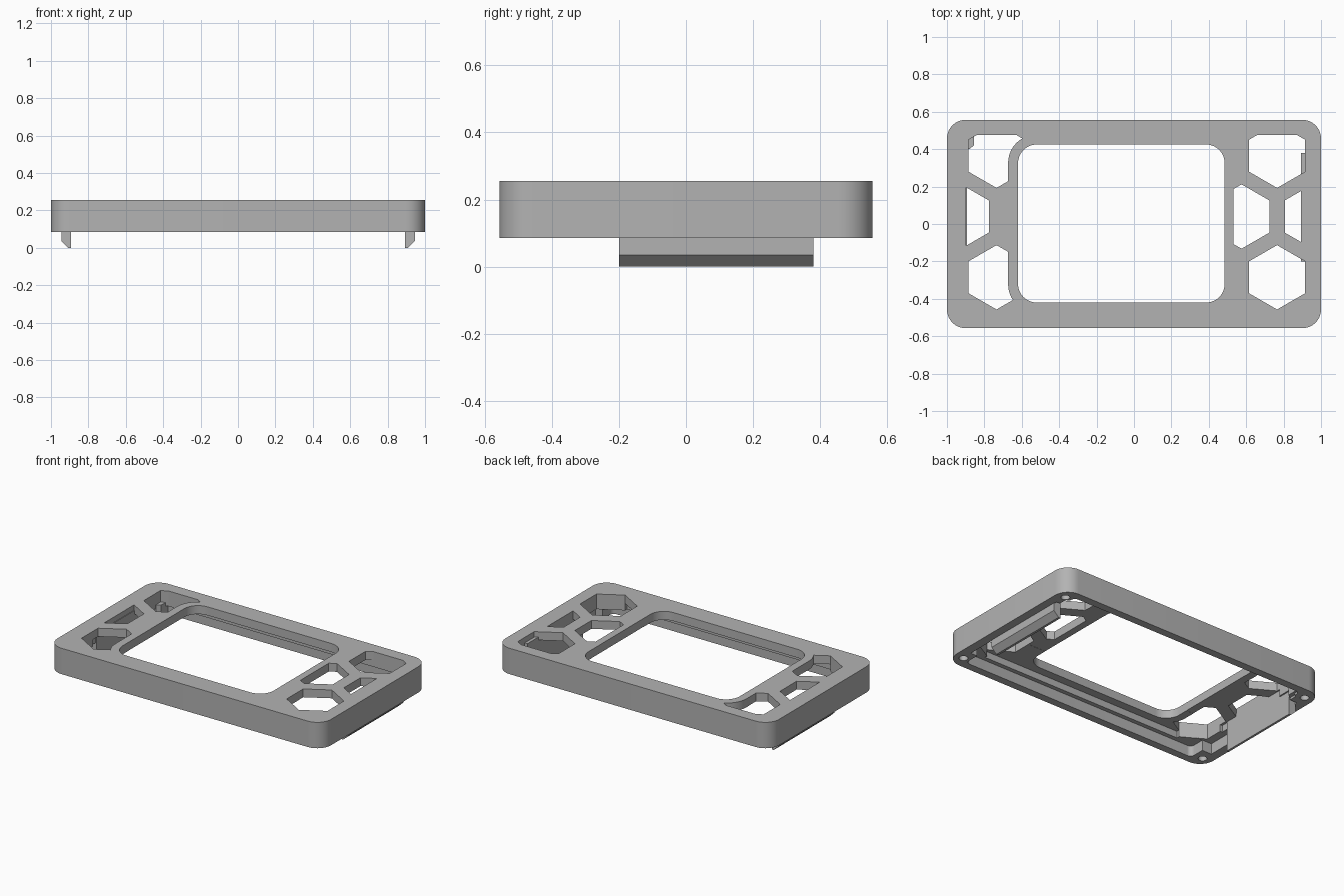
import bpy, bmesh, math
from mathutils import Vector

cube = bpy.data.objects.get("Cube")
if cube:
    bpy.data.objects.remove(cube)

grey = bpy.data.materials.new("plain grey")
grey.use_nodes = True
colour = (0.45, 0.45, 0.45, 1)
grey.diffuse_color = colour
grey.node_tree.nodes["Principled BSDF"].inputs["Base Color"].default_value = colour


def extrude(name, outline, offset):
    """Solid made by sweeping a closed outline of 3D points along an offset."""
    bm = bmesh.new()
    face = bm.faces.new([bm.verts.new(p) for p in outline])
    swept = bmesh.ops.extrude_face_region(bm, geom=[face])["geom"]
    bmesh.ops.translate(bm, vec=Vector(offset),
                        verts=[v for v in swept if isinstance(v, bmesh.types.BMVert)])
    bmesh.ops.recalc_face_normals(bm, faces=bm.faces)
    mesh = bpy.data.meshes.new(name)
    bm.to_mesh(mesh)
    bm.free()
    obj = bpy.data.objects.new(name, mesh)
    mesh.materials.append(grey)
    bpy.context.collection.objects.link(obj)
    return obj


def slab(name, x0, x1, y0, y1, z0, z1, r=0.0, steps=10):
    """Upright block, with rounded corners when r is set."""
    pts = []
    corners = [(x1 - r, y1 - r), (x0 + r, y1 - r), (x0 + r, y0 + r), (x1 - r, y0 + r)]
    for i, (cx, cy) in enumerate(corners):
        for k in range(steps + 1 if r else 1):
            a = math.pi / 2 * (i + k / steps)
            pts.append((cx + r * math.cos(a), cy + r * math.sin(a), z0))
    return extrude(name, pts, (0, 0, z1 - z0))


def polygon(name, cx, cy, r, sides, z0, z1):
    angles = [math.tau * k / sides + math.pi / 2 for k in range(sides)]
    return extrude(name, [(cx + r * math.cos(a), cy + r * math.sin(a), z0) for a in angles],
                   (0, 0, z1 - z0))


def combine(obj, tool, operation):
    """Apply a boolean and discard the tool."""
    tool.hide_render = True
    mod = obj.modifiers.new("combine", "BOOLEAN")
    mod.operation, mod.object, mod.solver = operation, tool, "EXACT"
    bpy.context.view_layer.objects.active = obj
    bpy.ops.object.modifier_apply(modifier=mod.name)
    bpy.data.objects.remove(tool)


BOTTOM, LEDGE, UNDER, TOP = 0.085, 0.155, 0.2, 0.256

# Outer shell with rounded corners
frame = slab("frame", -1, 1, -0.557, 0.557, BOTTOM, TOP, 0.1)

# Stepped hollow on the underside
combine(frame, slab("cavity", -0.87, 0.89, -0.505, 0.505, 0, LEDGE, 0.03), "DIFFERENCE")
combine(frame, slab("end_cavity", -0.94, 0.94, -0.4, 0.4, 0, LEDGE + 0.001), "DIFFERENCE")
combine(frame, slab("upper_cavity", -0.735, 0.765, -0.476, 0.476, 0.1, UNDER), "DIFFERENCE")
combine(frame, slab("upper_end_cavity", -0.9, 0.9, -0.25, 0.3, 0.11, UNDER + 0.001), "DIFFERENCE")

# Large display window
combine(frame, slab("window", -0.62, 0.485, -0.42, 0.425, 0, 0.4, 0.1), "DIFFERENCE")

# Hexagonal openings, trimmed at the window border and the walls
cells = [(side * 0.75 + 0.015, y, 0.932) for side in (-1, 1) for y in (0.365, -0.285)]
cells += [(-0.925, 0.04, 0.897), (0.955, 0.04, 0.892), (0.575, 0.04, 0.9)]
for x, y, limit in cells:
    cell = polygon("cell", x, y, 0.172, 6, 0.05, 0.35)
    combine(cell, slab("limits", -limit, limit, -0.475, 0.475, 0, 0.45), "INTERSECT")
    combine(cell, slab("border", -0.673, 0.532, -0.473, 0.477, 0, 0.5, 0.15), "DIFFERENCE")
    combine(frame, cell, "DIFFERENCE")

# Screw holes in the corners
for sx in (-1, 1):
    for sy in (-1, 1):
        combine(frame, polygon("screw_hole", sx * 0.935, sy * 0.475, 0.027, 20, 0, 0.19),
                "DIFFERENCE")

# Small corner boss
boss = extrude("corner_boss", [(-0.925, 0.4, 0.1), (-0.88, 0.4, 0.1), (-0.856, 0.42, 0.1),
                               (-0.856, 0.49, 0.1), (-0.925, 0.49, 0.1)], (0, 0, 0.08))

# Snap hooks at both ends
for side, label in ((1, "left"), (-1, "right")):
    profile = [(0.945, 0.035), (0.945, 0.22), (0.893, 0.22), (0.893, 0), (0.908, 0)]
    extrude(label + "_hook", [(side * x, -0.2, z) for x, z in profile], (0, 0.58, 0))

# Smooth rounded corners, crisp edges elsewhere
bpy.ops.object.select_all(action="DESELECT")
frame.select_set(True)
bpy.context.view_layer.objects.active = frame
bpy.ops.object.shade_smooth_by_angle(angle=math.radians(25))
